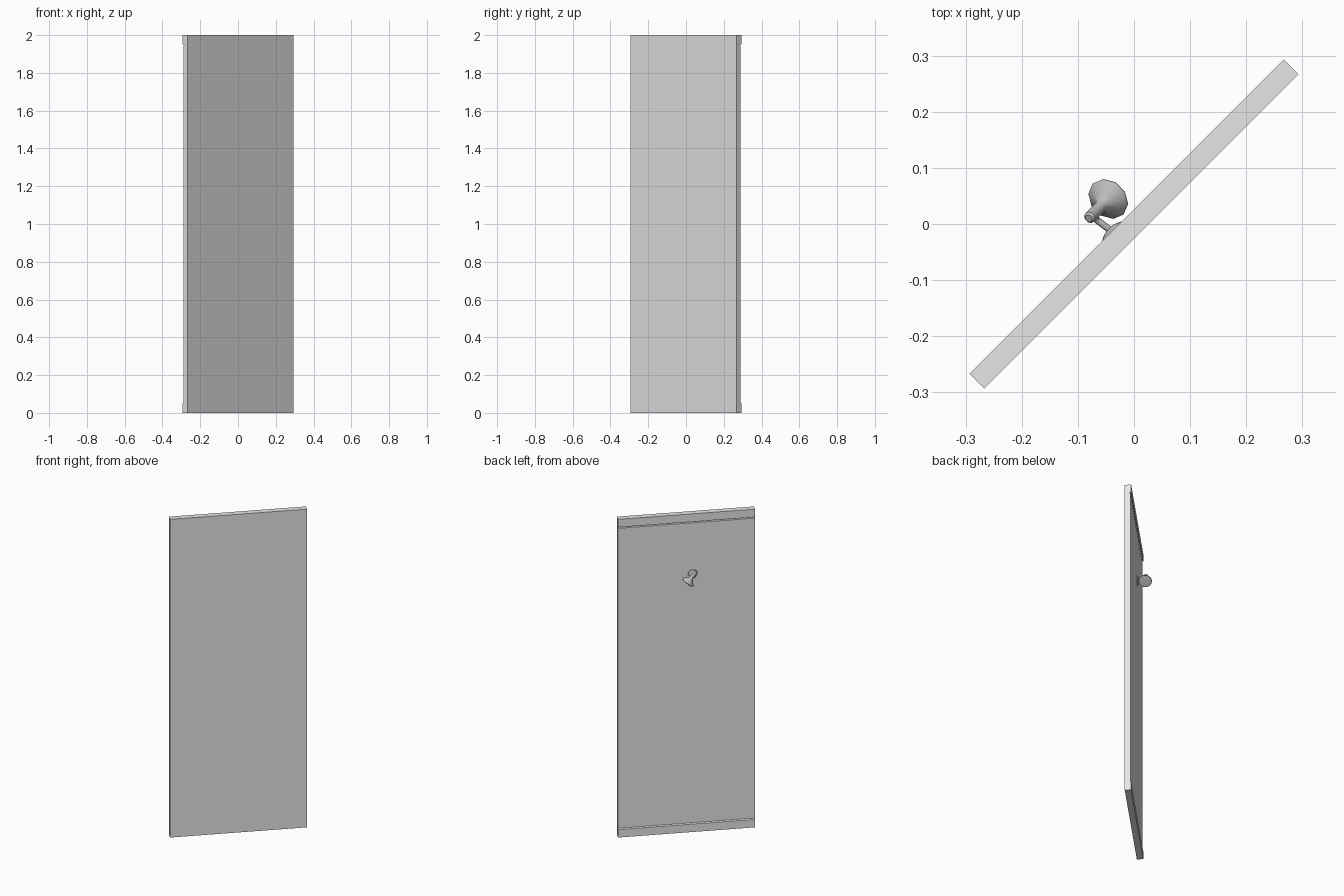
import bpy, bmesh, math
from mathutils import Vector, Matrix

if "Cube" in bpy.data.objects:
    bpy.data.objects.remove(bpy.data.objects["Cube"])

TURN = Matrix.Rotation(math.radians(45), 4, 'Z')  # whole model stands diagonally


def material(name, value):
    m = bpy.data.materials.new(name)
    m.use_nodes = True
    color = (value, value, value, 1)
    m.diffuse_color = color
    m.node_tree.nodes["Principled BSDF"].inputs["Base Color"].default_value = color
    return m


def finish(name, bm, mat, smooth=False):
    bmesh.ops.recalc_face_normals(bm, faces=bm.faces)
    mesh = bpy.data.meshes.new(name)
    bm.to_mesh(mesh)
    bm.free()
    mesh.materials.append(mat)
    obj = bpy.data.objects.new(name, mesh)
    bpy.context.collection.objects.link(obj)
    obj.matrix_world = TURN
    if smooth:
        bpy.ops.object.select_all(action='DESELECT')
        obj.select_set(True)
        bpy.context.view_layer.objects.active = obj
        bpy.ops.object.shade_smooth_by_angle(angle=math.radians(40))
    return obj


def lathe(name, profile, origin, axis, mat, sides):
    """Closed turned part: profile holds (radius, distance along axis)."""
    bm = bmesh.new()
    place = Matrix.Translation(origin) @ Vector(axis).to_track_quat('Z', 'Y').to_matrix().to_4x4()
    rings = []
    for r, d in profile:
        angles = [2 * math.pi * i / sides for i in range(sides)]
        rings.append([bm.verts.new(place @ Vector((r * math.cos(a), r * math.sin(a), d)))
                      for a in angles])
    for a, b in zip(rings, rings[1:]):
        for i in range(sides):
            j = (i + 1) % sides
            bm.faces.new((a[i], a[j], b[j], b[i]))
    bm.faces.new(rings[0])
    bm.faces.new(rings[-1])
    return finish(name, bm, mat, True)


panel_grey = material("light grey", 0.8)
metal_grey = material("metal grey", 0.5)

# Panel: side profile (depth, height) with slim rails at top and bottom of the back
HALF, FRONT, BACK, RECESS, GROOVE = 0.396, -0.0184, 0.0184, 0.0134, 0.0085
profile = [(FRONT, 0), (BACK, 0), (BACK, 0.05), (RECESS, 0.056),
           (RECESS, 1.941), (GROOVE, 1.947), (GROOVE, 1.95),
           (BACK, 1.95), (BACK, 2), (FRONT, 2)]
bm = bmesh.new()
side = bm.faces.new([bm.verts.new((-HALF, y, z)) for y, z in profile])
ext = bmesh.ops.extrude_face_region(bm, geom=[side])
bmesh.ops.translate(bm, vec=(2 * HALF, 0, 0),
                    verts=[v for v in ext["geom"] if isinstance(v, bmesh.types.BMVert)])
finish("wall_panel", bm, panel_grey)

# Wall flange where the arm leaves the panel
lathe("wall_flange", [(0.028, 0), (0.027, 0.004), (0.018, 0.009), (0.008, 0.012)],
      (-0.037, RECESS, 1.62), (0, 1, 0), metal_grey, 14)

# Curved arm from the flange to the neck of the spray head
curve = bpy.data.curves.new("arm", 'CURVE')
curve.dimensions = '3D'
curve.bevel_depth = 0.006
curve.bevel_resolution = 2
curve.use_fill_caps = True
spline = curve.splines.new('NURBS')
path = [(-0.037, 0.016, 1.62), (-0.04, 0.04, 1.62), (-0.043, 0.056, 1.622), (-0.034, 0.064, 1.636)]
spline.points.add(len(path) - 1)
for point, co in zip(spline.points, path):
    point.co = (*co, 1)
spline.use_endpoint_u = True
spline.order_u = 3
spline.resolution_u = 5
curve.materials.append(metal_grey)
arm = bpy.data.objects.new("arm", curve)
bpy.context.collection.objects.link(arm)
arm.matrix_world = TURN

# Spray head: handle, flared bell and flat face aimed down along the panel
lathe("spray_head",
      [(0.007, 0), (0.011, 0.004), (0.0105, 0.045), (0.013, 0.055),
       (0.022, 0.066), (0.035, 0.076), (0.039, 0.082), (0.037, 0.086), (0.03, 0.087)],
      (-0.05, 0.064, 1.66), (0.052, 0, -0.07), metal_grey, 10)
